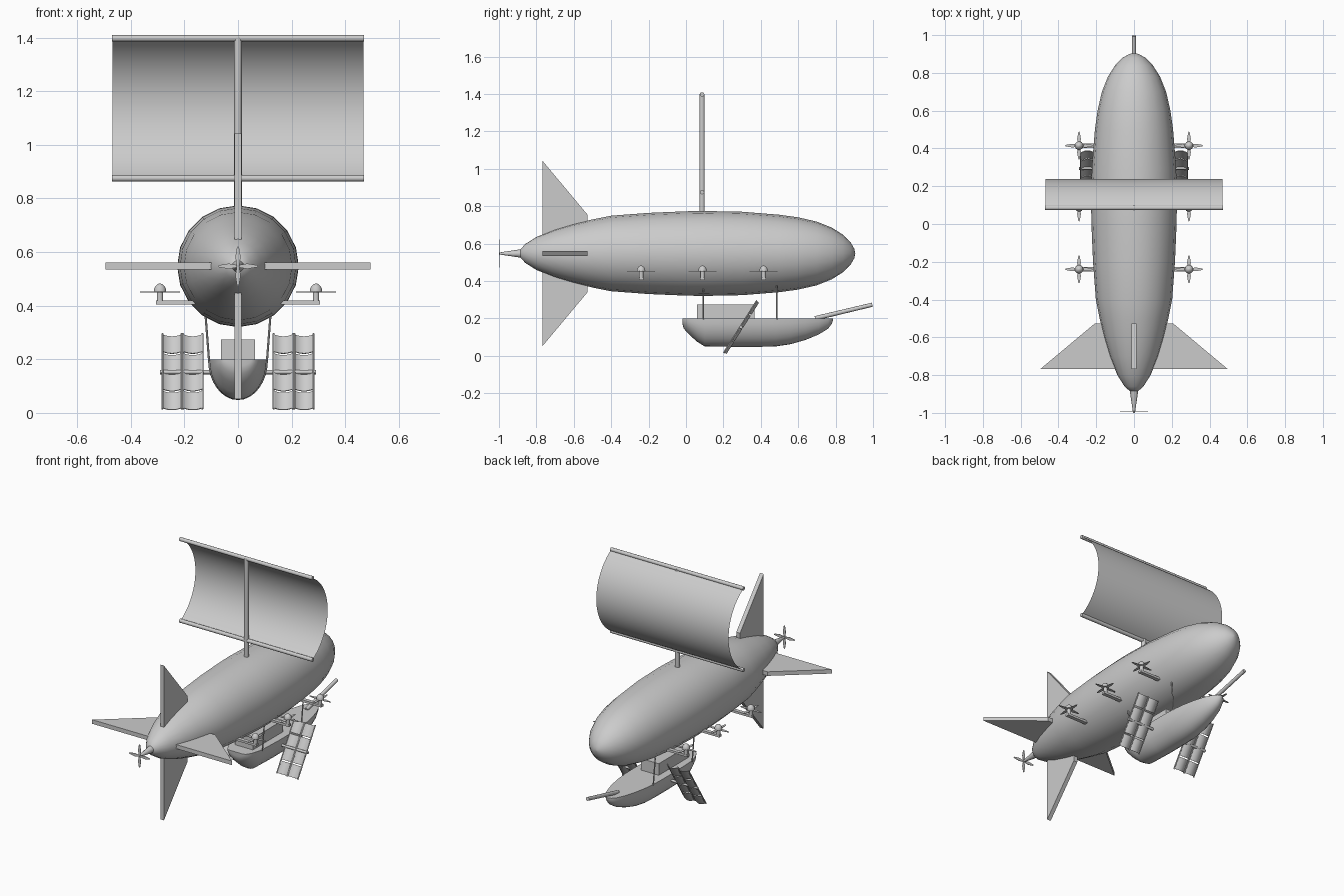
import bpy, bmesh
from math import sin, cos, pi, radians, sqrt
from mathutils import Vector, Matrix

if "Cube" in bpy.data.objects:
    bpy.data.objects.remove(bpy.data.objects["Cube"])


def make(name, verts, faces, smooth=True):
    mesh = bpy.data.meshes.new(name)
    mesh.from_pydata(verts, [], faces)
    bm = bmesh.new()
    bm.from_mesh(mesh)
    bmesh.ops.remove_doubles(bm, verts=bm.verts, dist=1e-5)
    bmesh.ops.recalc_face_normals(bm, faces=bm.faces)
    bm.to_mesh(mesh)
    bm.free()
    ob = bpy.data.objects.new(name, mesh)
    bpy.context.collection.objects.link(ob)
    if smooth:
        bpy.ops.object.select_all(action='DESELECT')
        ob.select_set(True)
        bpy.context.view_layer.objects.active = ob
        bpy.ops.object.shade_smooth_by_angle(angle=radians(35))
    return ob


def loft(name, rings, closed=True, caps=True):
    n = len(rings[0])
    verts = [v for r in rings for v in r]
    faces = []
    for i in range(len(rings) - 1):
        for j in range(n if closed else n - 1):
            k = (j + 1) % n
            faces.append((i*n + j, i*n + k, (i+1)*n + k, (i+1)*n + j))
    if caps:
        faces += [tuple(range(n)), tuple(range((len(rings)-1)*n, len(rings)*n))]
    return make(name, verts, faces)


def lathe(name, profile, origin, axis, sides):
    # profile holds (distance along axis, radius)
    rot = Vector(axis).to_track_quat('Z', 'Y')
    rings = [[Vector(origin) + rot @ Vector((r*cos(2*pi*j/sides), r*sin(2*pi*j/sides), d))
              for j in range(sides)] for d, r in profile]
    return loft(name, rings)


def rod(name, a, b, r, r2=None, sides=12):
    d = Vector(b) - Vector(a)
    return lathe(name, [(0, r), (d.length, r if r2 is None else r2)], a, d, sides)


def box(name, lo, hi):
    v = [(x, y, z) for x in (lo[0], hi[0]) for y in (lo[1], hi[1]) for z in (lo[2], hi[2])]
    f = [(0, 1, 3, 2), (4, 6, 7, 5), (0, 4, 5, 1), (2, 3, 7, 6), (0, 2, 6, 4), (1, 5, 7, 3)]
    return make(name, v, f, False)


def propeller(name, center, axis):
    # four slim tapered blades
    rot = Vector(axis).to_track_quat('Z', 'Y')
    outline = [(0, -.004), (.035, -.010), (.07, -.004), (.075, 0), (.07, .004), (.035, .010), (0, .004)]
    verts, faces = [], []
    n = len(outline)
    for q in range(4):
        m = Matrix.Rotation(q*pi/2, 3, 'Z')
        b = len(verts)
        for h in (-.0015, .0015):
            verts += [Vector(center) + rot @ (m @ Vector((x, y, h))) for x, y in outline]
        faces += [tuple(range(b, b+n)), tuple(range(b+n, b+2*n))]
        faces += [(b+j, b+(j+1) % n, b+n+(j+1) % n, b+n+j) for j in range(n)]
    return make(name, verts, faces, False)


AX = 0.547  # height of the envelope axis

# Gas envelope, tail cone and rear propeller
lathe("envelope", [(-.89, .002), (-.885, .022), (-.86, .05), (-.8, .088), (-.7, .128), (-.6, .158),
                   (-.5, .182), (-.4, .202), (-.2, .217), (0, .2255), (.1, .227), (.3, .223),
                   (.5, .207), (.6, .193), (.7, .170), (.78, .138), (.84, .1), (.88, .06),
                   (.9, .025), (.905, .001)], (0, 0, AX), (0, 1, 0), 20)
rod("tail_cone", (0, -.86, AX), (0, -1, AX), .026, .005)
propeller("rear_propeller", (0, -.995, AX), (0, 1, 0))

# Four tail fins around the axis
T = 0.013
fin = [(.095, -.767), (.495, -.767), (.208, -.527), (.095, -.527)]
for k in range(4):
    m = Matrix.Rotation(k*pi/2, 3, 'Y')
    v = [m @ Vector((r, y, t)) + Vector((0, 0, AX)) for t in (-T, T) for r, y in fin]
    make("tail_fin", v, [(0, 1, 2, 3), (4, 5, 6, 7)] +
         [(j, (j+1) % 4, 4+(j+1) % 4, 4+j) for j in range(4)], False)

# Mast, yards and billowing sail
MY = 0.086
rod("mast", (0, MY, .7), (0, MY, 1.4), .014)
for z in (.875, 1.397):
    rod("yard", (-.47, MY, z), (.47, MY, z), .012)
half, sag = .261, .152
R = (half**2 + sag**2) / (2*sag)
a0 = pi - 2*1.0472 if sag > R else None
import math
a0 = math.asin(half / R)
rings = []
for i in range(25):
    a = -a0 + 2*a0*i/24
    y, z = MY + R*cos(a) - (R - sag), 1.136 + R*sin(a)
    rings.append([(-.468, y, z), (.468, y, z)])
loft("sail", rings, closed=False, caps=False)

# Gondola: half-elliptical sections along y (y, half width, depth)
sections = [(-.02, .05, .025), (-.012, .066, .055), (.02, .085, .09), (.06, .098, .125), (.1, .106, .15),
            (.25, .112, .152), (.4, .112, .152), (.48, .109, .15), (.56, .1, .138), (.64, .084, .115),
            (.71, .063, .086), (.76, .039, .055), (.78, .02, .028), (.787, .004, .006)]
loft("gondola", [[(w*cos(pi*j/16), y, .2 - d*sin(pi*j/16)) for j in range(17)]
                 for y, w, d in sections])
box("cabin", (-.063, .06, .19), (.063, .365, .274))
rod("cannon", (0, .69, .2), (0, .996, .273), .012, .011)

# Suspension ropes
for s in (-1, 1):
    for y in (.092, .485):
        rod("suspension_rope", (s*.108, y, .195), (s*.122, y, .375), .004, sides=8)

# Side paddles: two columns of four curved plates, tilted on a cross shaft
C = Vector((0, .295, .152))
u = Vector((0, .182, .287)).normalized()
n = Vector((0, u.z, -u.y))
rod("paddle_shaft", (-.29, C.y, C.z), (.29, C.y, C.z), .008)
L, W = .166, .039
for s in (-1, 1):
    for cx in (.169, .246):
        for r in range(4):
            lo = -L + r*L/2 + .004
            hi = lo + L/2 - .008
            rings = []
            for j in range(9):
                t = -1 + j/4
                base = C + Vector((s*cx + t*W*.97, 0, 0)) + n*(.016*(1 - t*t) - .008)
                rings.append([base + u*a + n*h for a, h in
                              ((lo, -.002), (hi, -.002), (hi, .002), (lo, .002))])
            loft("paddle_plate", rings)
        for e in (-1, 1):
            p = C + Vector((s*cx + e*(W - .003), 0, 0)) - n*.006
            rod("paddle_rail", p - u*L, p + u*L, .004, sides=8)

# Lift rotors: arm, post, propeller and dome, three per side
for s in (-1, 1):
    for y in (-.24, .088, .415):
        x = s*.291
        xs = sorted((s*.16, s*.306))
        box("rotor_arm", (xs[0], y - .012, .405), (xs[1], y + .012, .419))
        rod("rotor_post", (x, y, .412), (x, y, .452), .012)
        propeller("lift_rotor", (x, y, .451), (0, 0, 1))
        lathe("rotor_dome", [(0, .023), (.012, .022), (.022, .017), (.029, .009), (.032, .001)],
              (x, y, .451), (0, 0, 1), 14)
